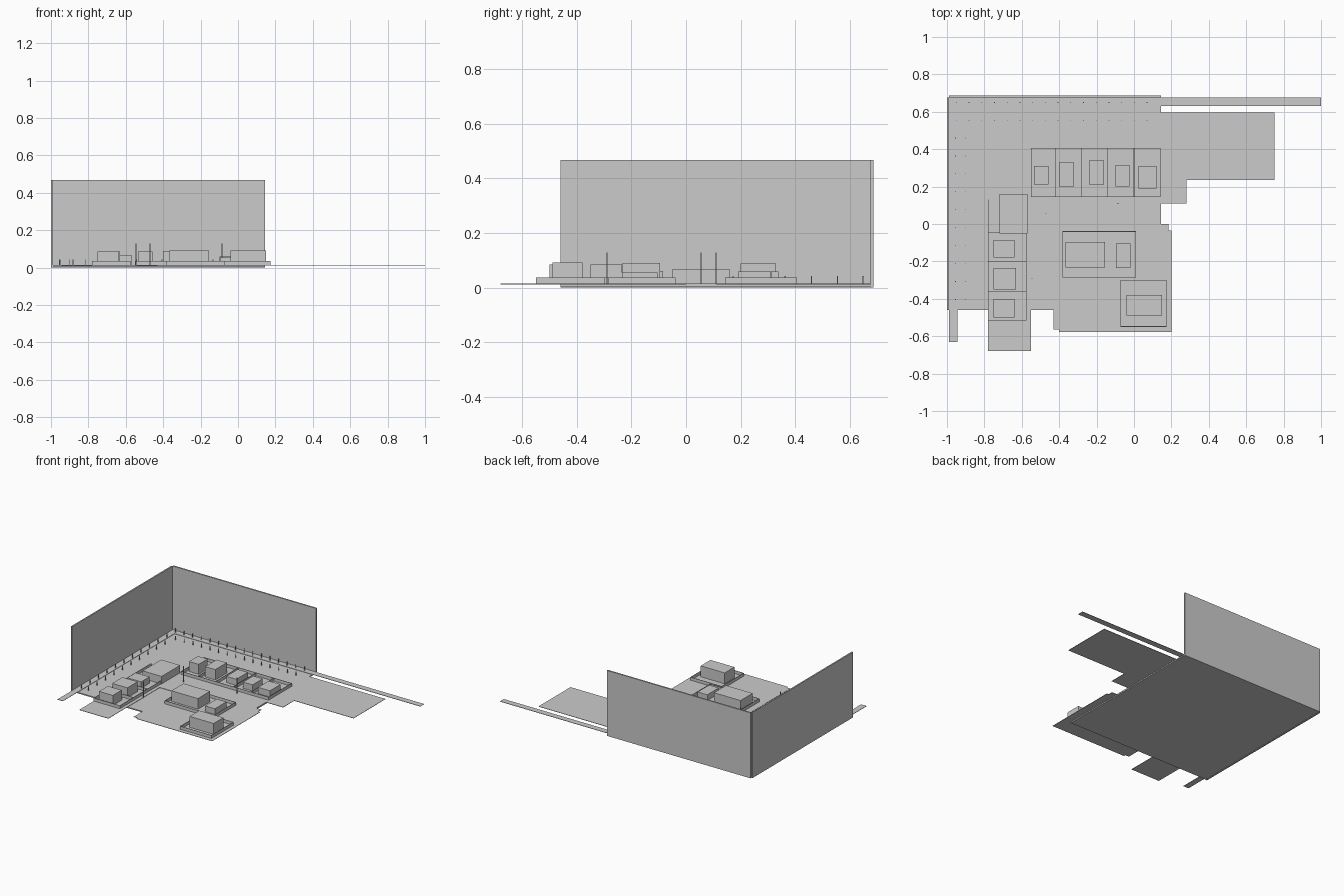
import bpy, bmesh

grey = bpy.data.materials.new("plain grey")
grey.diffuse_color = (0.6, 0.6, 0.6, 1)


def finish(name, bm):
    bmesh.ops.recalc_face_normals(bm, faces=bm.faces)
    me = bpy.data.meshes.new(name)
    bm.to_mesh(me)
    bm.free()
    me.materials.append(grey)
    ob = bpy.data.objects.new(name, me)
    bpy.context.collection.objects.link(ob)


def add_box(bm, x0, x1, y0, y1, z0, z1):
    vs = bmesh.ops.create_cube(bm, size=1)["verts"]
    for v in vs:
        v.co = (x0 + (v.co.x + .5) * (x1 - x0),
                y0 + (v.co.y + .5) * (y1 - y0),
                z0 + (v.co.z + .5) * (z1 - z0))


def box(name, *size):
    bm = bmesh.new()
    add_box(bm, *size)
    finish(name, bm)


def plate(name, pts, z0, z1):
    bm = bmesh.new()
    f = bm.faces.new([bm.verts.new((x, y, z0)) for x, y in pts])
    top = bmesh.ops.extrude_face_region(bm, geom=[f])["geom"]
    for v in top:
        if isinstance(v, bmesh.types.BMVert):
            v.co.z = z1
    finish(name, bm)


def fences(name, lines, top):
    # thin fence panels along axis-aligned lines
    bm = bmesh.new()
    t = 0.0015
    for x0, y0, x1, y1 in lines:
        add_box(bm, min(x0, x1) - t, max(x0, x1) + t,
                min(y0, y1) - t, max(y0, y1) + t, G, top)
    finish(name, bm)


def rect(x0, x1, y0, y1):
    return [(x0, y0, x1, y0), (x0, y1, x1, y1),
            (x0, y0, x0, y1), (x1, y0, x1, y1)]


G = 0.014  # top of the ground

# base board and the two tall backdrop walls
box("base_board", -0.99, 0.145, -0.46, 0.676, 0.003, 0.011)
box("left_wall", -1.0, -0.99, -0.46, 0.676, 0, 0.468)
box("back_wall", -0.99, 0.145, 0.676, 0.687, 0, 0.468)

# thin ground sheets
box("back_road", -0.99, 1.0, 0.632, 0.675, 0.0115, G)
box("left_road", -0.988, -0.945, -0.63, 0.632, 0.0115, G)
box("left_yard", -0.78, -0.55, -0.68, 0.17, 0.0115, G)
plate("main_yard", [(-0.55, 0.595), (0.75, 0.595), (0.75, 0.235), (0.28, 0.235),
                    (0.28, 0.11), (0.145, 0.11), (0.145, 0), (0.185, 0),
                    (0.185, -0.035), (0.2, -0.035), (0.2, -0.578),
                    (-0.4, -0.578), (-0.4, -0.565), (-0.43, -0.565),
                    (-0.43, -0.1), (-0.55, -0.1)], 0.0115, G)

# block houses: footprint and roof height
houses = [
    (-0.535, -0.458, 0.21, 0.31, 0.085), (-0.40, -0.32, 0.20, 0.33, 0.088),
    (-0.24, -0.16, 0.21, 0.34, 0.058), (-0.10, -0.025, 0.20, 0.315, 0.058),
    (0.025, 0.12, 0.19, 0.31, 0.058),
    (-0.72, -0.57, -0.05, 0.16, 0.068), (-0.75, -0.64, -0.18, -0.085, 0.06),
    (-0.75, -0.63, -0.35, -0.235, 0.085), (-0.75, -0.64, -0.50, -0.40, 0.085),
    (-0.365, -0.155, -0.232, -0.095, 0.09), (-0.095, -0.018, -0.235, -0.105, 0.055),
    (-0.04, 0.15, -0.49, -0.38, 0.092)]
for i, h in enumerate(houses):
    box(f"house_{i + 1}", *h[:4], G, h[4])

# lot fences
fences("back_row_fence", rect(-0.55, 0.14, 0.145, 0.405) +
       [(x, 0.145, x, 0.405) for x in (-0.42, -0.28, -0.14, 0)], 0.036)
fences("left_row_fence", rect(-0.78, -0.575, -0.515, -0.045) +
       [(-0.78, y, -0.575, y) for y in (-0.36, -0.2)] +
       [(-0.78, -0.045, -0.78, 0.13)], 0.036)
fences("centre_fence", rect(-0.38, 0.01, -0.285, -0.04), 0.036)
fences("front_fence", rect(-0.072, 0.173, -0.548, -0.30), 0.036)

# tall lamp poles
bm = bmesh.new()
for x, y in [(-0.545, -0.29), (-0.47, 0.055), (-0.085, 0.11)]:
    add_box(bm, x - .002, x + .002, y - .002, y + .002, G, 0.128)
finish("lamp_poles", bm)

# rows of short posts beside both roads
bm = bmesh.new()
spots = [(-0.95 + 0.068 * i, y) for i in range(16) for y in (0.65, 0.555)]
spots += [(x, 0.46 - 0.096 * i) for i in range(10) for x in (-0.955, -0.9)]
for x, y in spots:
    add_box(bm, x - .002, x + .002, y - .002, y + .002, G, 0.043)
finish("road_posts", bm)
